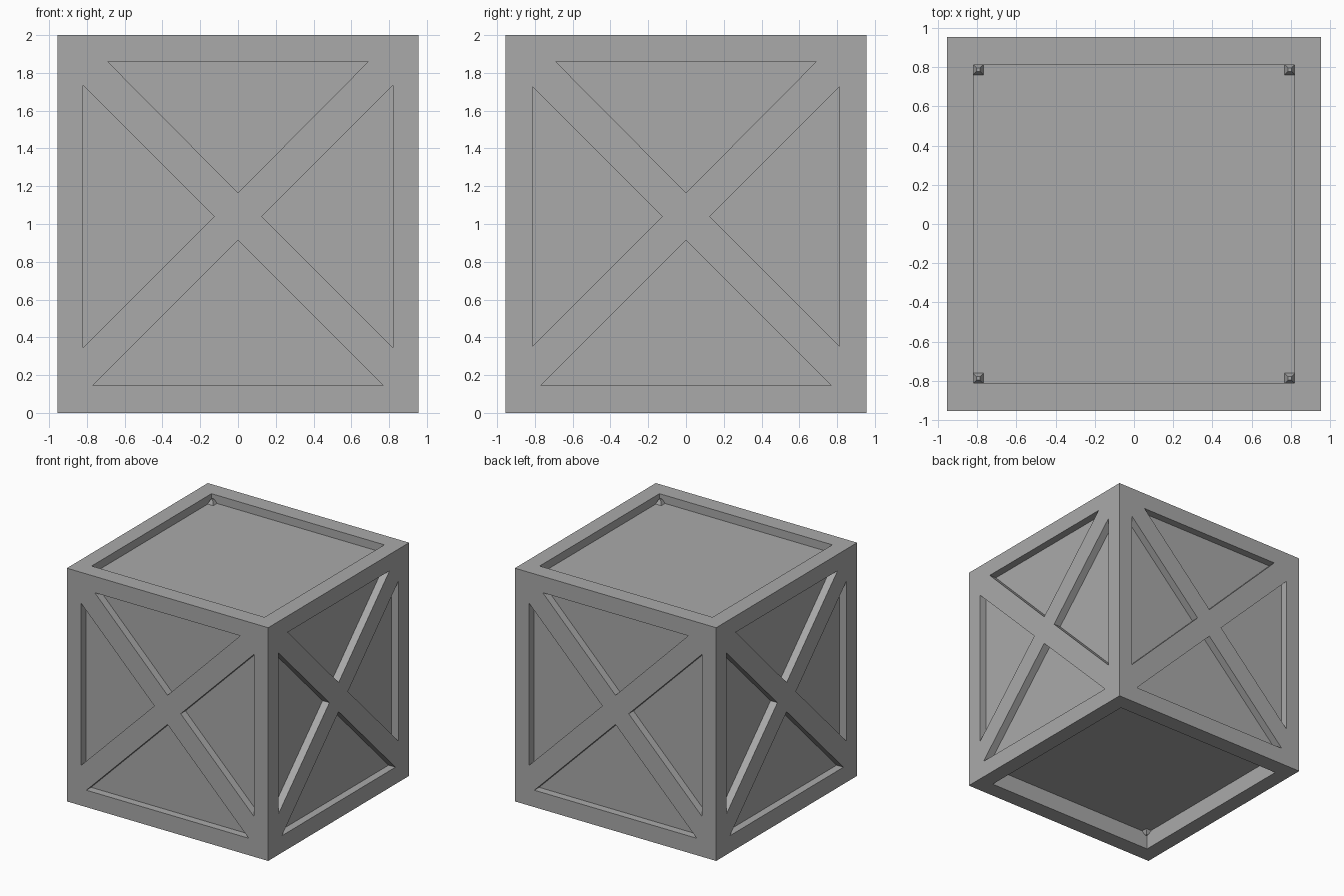
import bpy, bmesh
from math import pi
from mathutils import Matrix, Vector

cube = bpy.data.objects.get("Cube")
if cube:
    bpy.data.objects.remove(cube, do_unlink=True)

HALF, HEIGHT = 0.955, 2.0
INSET = 0.065          # depth of the side panels
TOP_DEPTH, BOTTOM_DEPTH = 0.07, 0.15
OPEN_X, OPEN_Y = 0.82, 0.812
MID_Z = 1.04           # height where the braces cross
OVER = 0.05            # how far cutters stick out

grey = bpy.data.materials.new("grey")
grey.use_nodes = True
grey.diffuse_color = (0.4, 0.4, 0.4, 1)
grey.node_tree.nodes["Principled BSDF"].inputs["Base Color"].default_value = (0.4, 0.4, 0.4, 1)


def make_object(name, bm):
    bmesh.ops.recalc_face_normals(bm, faces=bm.faces)
    mesh = bpy.data.meshes.new(name)
    bm.to_mesh(mesh)
    bm.free()
    mesh.materials.append(grey)
    obj = bpy.data.objects.new(name, mesh)
    bpy.context.collection.objects.link(obj)
    return obj


def add_box(bm, low, high):
    low, high = Vector(low), Vector(high)
    matrix = Matrix.Translation((low + high) / 2) @ Matrix.Diagonal((*(high - low), 1))
    bmesh.ops.create_cube(bm, size=1, matrix=matrix)


def add_prism(bm, outline, turn):
    """Extrude an (x, z) outline into the front face, then turn it about z."""
    verts = [bm.verts.new((x, -HALF - OVER, z)) for x, z in outline]
    face = bm.faces.new(verts)
    result = bmesh.ops.extrude_face_region(bm, geom=[face], use_keep_orig=True)
    moved = [g for g in result["geom"] if isinstance(g, bmesh.types.BMVert)]
    bmesh.ops.translate(bm, verts=moved, vec=(0, INSET + OVER, 0))
    bmesh.ops.rotate(bm, verts=verts + moved, cent=(0, 0, 0), matrix=Matrix.Rotation(turn, 3, "Z"))


# Solid crate body
bm = bmesh.new()
add_box(bm, (-HALF, -HALF, 0), (HALF, HALF, HEIGHT))
crate = make_object("crate_body", bm)

# Recesses: four triangles between the braces on every side, one square at each end
bm = bmesh.new()
for i in range(4):
    edge = OPEN_X if i % 2 == 0 else OPEN_Y
    reach = edge - 0.125
    triangles = [
        [(-0.69, 1.86), (0.69, 1.86), (0, 1.165)],
        [(-0.77, 0.145), (0.77, 0.145), (0, 0.915)],
    ]
    for s in (-1, 1):
        triangles.append([(s * edge, MID_Z + reach), (s * edge, MID_Z - reach), (s * 0.125, MID_Z)])
    for outline in triangles:
        add_prism(bm, outline, i * pi / 2)
add_box(bm, (-OPEN_X, -OPEN_Y, HEIGHT - TOP_DEPTH), (OPEN_X, OPEN_Y, HEIGHT + OVER))
add_box(bm, (-OPEN_X, -OPEN_Y, -OVER), (OPEN_X, OPEN_Y, BOTTOM_DEPTH))
cutter = make_object("recess_cutter", bm)
cutter.hide_render = True

cut = crate.modifiers.new("recesses", "BOOLEAN")
cut.operation = "DIFFERENCE"
cut.solver = "EXACT"
cut.object = cutter
bpy.context.view_layer.objects.active = crate
bpy.ops.object.modifier_apply(modifier=cut.name)
bpy.data.objects.remove(cutter, do_unlink=True)

# Small faceted studs in the corners of both end recesses
for end, z in (("top", HEIGHT - TOP_DEPTH), ("bottom", BOTTOM_DEPTH)):
    bm = bmesh.new()
    for sx in (-1, 1):
        for sy in (-1, 1):
            place = Matrix.Translation((sx * 0.795, sy * 0.788, z))
            bmesh.ops.create_cone(bm, cap_ends=True, segments=4, radius1=0.038, radius2=0.012,
                                  depth=0.04, matrix=place @ Matrix.Translation((0, 0, 0.02))
                                  @ Matrix.Rotation(pi / 4, 4, "Z"))
    if end == "bottom":
        bmesh.ops.transform(bm, verts=bm.verts, matrix=Matrix.Translation((0, 0, 2 * z))
                            @ Matrix.Diagonal((1, 1, -1, 1)))
    make_object(end + "_corner_studs", bm)
